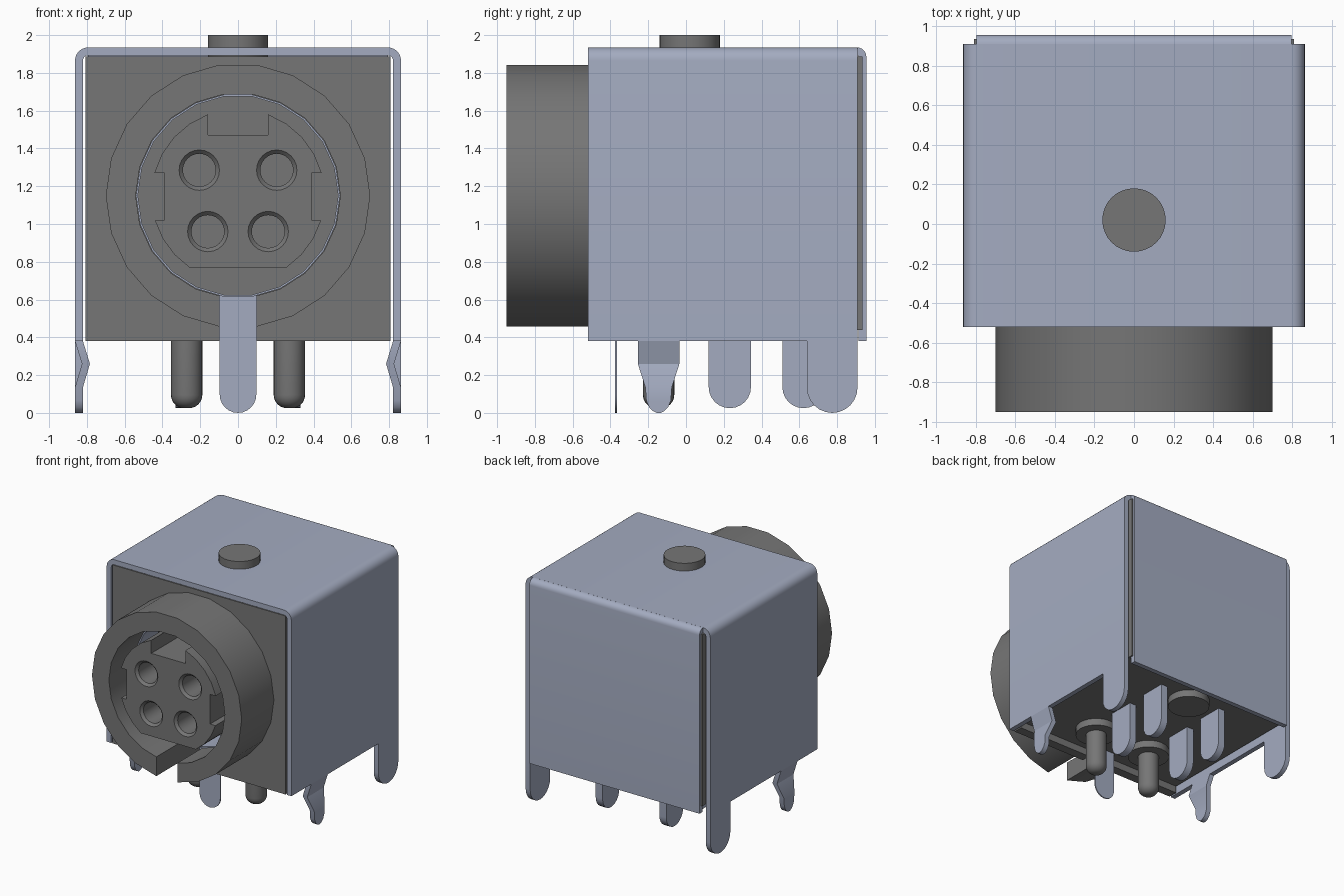
import bpy, bmesh
from math import sin, cos, radians, pi
from mathutils import Vector

cube = bpy.data.objects.get("Cube")
if cube:
    bpy.data.objects.remove(cube, do_unlink=True)


def material(name, rgb):
    m = bpy.data.materials.new(name)
    m.use_nodes = True
    m.diffuse_color = (*rgb, 1)
    m.node_tree.nodes["Principled BSDF"].inputs["Base Color"].default_value = (*rgb, 1)
    return m


PLASTIC = material("dark grey plastic", (0.18, 0.18, 0.18))
METAL = material("pale blue metal", (0.37, 0.41, 0.53))
CZ = 1.15          # height of the socket axis
SIDES = 22         # facets of the round collar


def finish(name, bm, mat):
    bmesh.ops.recalc_face_normals(bm, faces=bm.faces)
    mesh = bpy.data.meshes.new(name)
    bm.to_mesh(mesh)
    bm.free()
    mesh.materials.append(mat)
    ob = bpy.data.objects.new(name, mesh)
    bpy.context.collection.objects.link(ob)
    return ob


def prism(name, pts, axis, lo, hi, mat):
    """Extrude a flat outline along an axis: x takes (y, z), y takes (x, z)."""
    bm = bmesh.new()
    place = {"x": lambda a, b: (lo, a, b), "y": lambda a, b: (a, lo, b)}[axis]
    face = bm.faces.new([bm.verts.new(place(a, b)) for a, b in pts])
    moved = bmesh.ops.extrude_face_region(bm, geom=[face])["geom"]
    step = Vector((hi - lo, 0, 0) if axis == "x" else (0, hi - lo, 0))
    bmesh.ops.translate(bm, vec=step, verts=[v for v in moved if isinstance(v, bmesh.types.BMVert)])
    return finish(name, bm, mat)


def lathe(name, profile, centre, axis, mat, n=24):
    """Spin (radius, position) points round an axis through centre."""
    bm = bmesh.new()
    rings = []
    for r, t in profile:
        ring = []
        for k in range(n):
            c, s = r * cos(2 * pi * k / n), r * sin(2 * pi * k / n)
            co = (centre[0] + c, centre[1] + s, t) if axis == "z" else (centre[0] + c, t, centre[1] + s)
            ring.append(bm.verts.new(co))
        rings.append(ring)
    for a, b in zip(rings, rings[1:]):
        for k in range(n):
            bm.faces.new((a[k], a[k - 1], b[k - 1], b[k]))
    bm.faces.new(rings[0])
    bm.faces.new(rings[-1])
    return finish(name, bm, mat)


def arc(cx, cz, r, start, end, n):
    angles = [radians(start + (end - start) * k / n) for k in range(n + 1)]
    return [(cx + r * cos(a), cz + r * sin(a)) for a in angles]


def mirrored(half):
    """Complete an outline from its +x half, listed from top to bottom."""
    return half + [(-x, z) for x, z in reversed(half)]


def tongue(centre, half, top, bottom):
    """Strip with a round lower end."""
    return [(centre + half, top), (centre - half, top)] + arc(centre, bottom + half, half, 180, 360, 12)


def cut(ob, *cutters):
    bpy.context.view_layer.objects.active = ob
    for c in cutters:
        mod = ob.modifiers.new("cut", "BOOLEAN")
        mod.operation, mod.solver, mod.object = "DIFFERENCE", "EXACT", c
        bpy.ops.object.modifier_apply(modifier=mod.name)


def drop(*cutters):
    for c in cutters:
        bpy.data.objects.remove(c, do_unlink=True)


# Plastic body with a recessed underside, and the round collar
body = prism("body", [(-0.52, 0.38), (-0.44, 0.38), (-0.44, 0.44), (0.935, 0.44),
                      (0.935, 1.888), (-0.52, 1.888)], "x", -0.808, 0.808, PLASTIC)
collar = lathe("collar", [(0.7, -0.95), (0.7, -0.5)], (0, CZ), "y", PLASTIC, SIDES)
bore = lathe("bore_cutter", [(0.542, -1.1), (0.542, -0.3)], (0, CZ), "y", PLASTIC, SIDES)
slot = prism("slot_cutter", [(-0.098, 0.2), (0.098, 0.2), (0.098, 0.7), (-0.098, 0.7)],
             "y", -1.1, -0.36, PLASTIC)
cut(body, bore, slot)
cut(collar, bore, slot)
drop(bore, slot)

# Thin metal lining inside the bore, with its ground tab
lining = lathe("socket_lining", [(0.54, -0.62), (0.54, -0.365)], (0, CZ), "y", METAL, SIDES)
inside = lathe("lining_cutter", [(0.53, -1), (0.53, -0.2)], (0, CZ), "y", METAL, SIDES)
cut(lining, inside)
drop(inside)
prism("front_ground_tab", tongue(0, 0.097, 0.622, 0), "y", -0.375, -0.365, METAL)

# Keyed core with four chamfered contact holes
half = ([(0.16, 1.47)] + arc(0, CZ, 0.459, 69.6, 15.3, 4) + [(0.39, 1.27), (0.39, 1.02)]
        + arc(0, CZ, 0.459, -16.5, -56, 3) + [(0.24, 0.77)])
core = prism("socket_core", mirrored(half), "y", -0.93, -0.29, PLASTIC)
for x, z in ((0.205, 1.285), (0.16, 0.96)):
    for side in (-1, 1):
        hole = lathe("hole_cutter", [(0.13, -0.953), (0.087, -0.91), (0.087, -0.5)],
                     (side * x, z), "y", PLASTIC)
        cut(core, hole)
        drop(hole)

# Folded metal shell: top with two sides, then the bent back plate
W, T, TOP, BASE = 0.863, 0.042, 1.935, 0.38
outer = arc(W - 0.07, TOP - 0.07, 0.07, 90, 0, 6) + [(W, BASE)]
inner = [(W - T, BASE)] + arc(W - 0.07, TOP - 0.07, 0.07 - T, 0, 90, 6)
right = outer + inner
shell_outline = outer + inner + [(-x, z) for x, z in reversed(inner)] + [(-x, z) for x, z in reversed(outer)]
prism("shell", shell_outline, "y", -0.52, 0.908, METAL)
prism("back_plate", arc(0.905, TOP - 0.05, 0.05, 90, 0, 6) + [(0.955, BASE), (0.913, BASE)]
      + [(0.913, TOP - T), (0.905, TOP - T)], "x", -0.795, 0.795, METAL)

# Side legs, spring clips, contact pins and locating pegs, one set per side
for side, word in ((1, "left"), (-1, "right")):
    prism(word + "_rear_leg", tongue(0.774, 0.134, BASE, 0), "x", side * (W - T), side * W, METAL)

    # Bent clip: side outline swept through a kinked profile
    bm = bmesh.new()
    rows = [(BASE, 0, 0.11), (0.26, 0.037, 0.11), (0.135, 0, 0.07), (0.065, 0, 0.065),
            (0.03, 0, 0.05), (0.01, 0, 0.03), (0, 0, 0.01)]
    rings = []
    for z, bend, w in rows:
        xo, xi = side * (W - bend), side * (W - T - bend)
        rings.append([bm.verts.new((x, -0.145 + y, z))
                      for x, y in ((xo, -w), (xo, w), (xi, w), (xi, -w))])
    for a, b in zip(rings, rings[1:]):
        for k in range(4):
            bm.faces.new((a[k], a[k - 1], b[k - 1], b[k]))
    bm.faces.new(rings[0])
    bm.faces.new(rings[-1])
    finish(word + "_spring_clip", bm, METAL)

    for y, place in ((0.232, "front"), (0.622, "rear")):
        prism(f"{word}_{place}_pin", tongue(y, 0.112, 0.46, 0.025), "x",
              side * 0.298 - 0.032, side * 0.298 + 0.032, METAL)

    lathe(word + "_peg", [(0.165, 0.46), (0.165, BASE), (0.083, BASE)]
          + [(r, z) for r, z in arc(0.013, 0.095, 0.07, 0, -90, 6)],
          (side * 0.272, -0.145), "z", PLASTIC)

# Round button on top and matching foot disc below
lathe("top_button", [(0.16, 1.85), (0.16, 2.0)], (0, 0.02), "z", PLASTIC, 32)
lathe("foot_disc", [(0.165, 0.46), (0.165, BASE)], (0, 0.68), "z", PLASTIC, 32)

# Smooth the curved walls, keep the edges crisp
for ob in bpy.context.scene.objects:
    ob.select_set(ob.type == "MESH")
bpy.ops.object.shade_smooth_by_angle(angle=radians(30))
